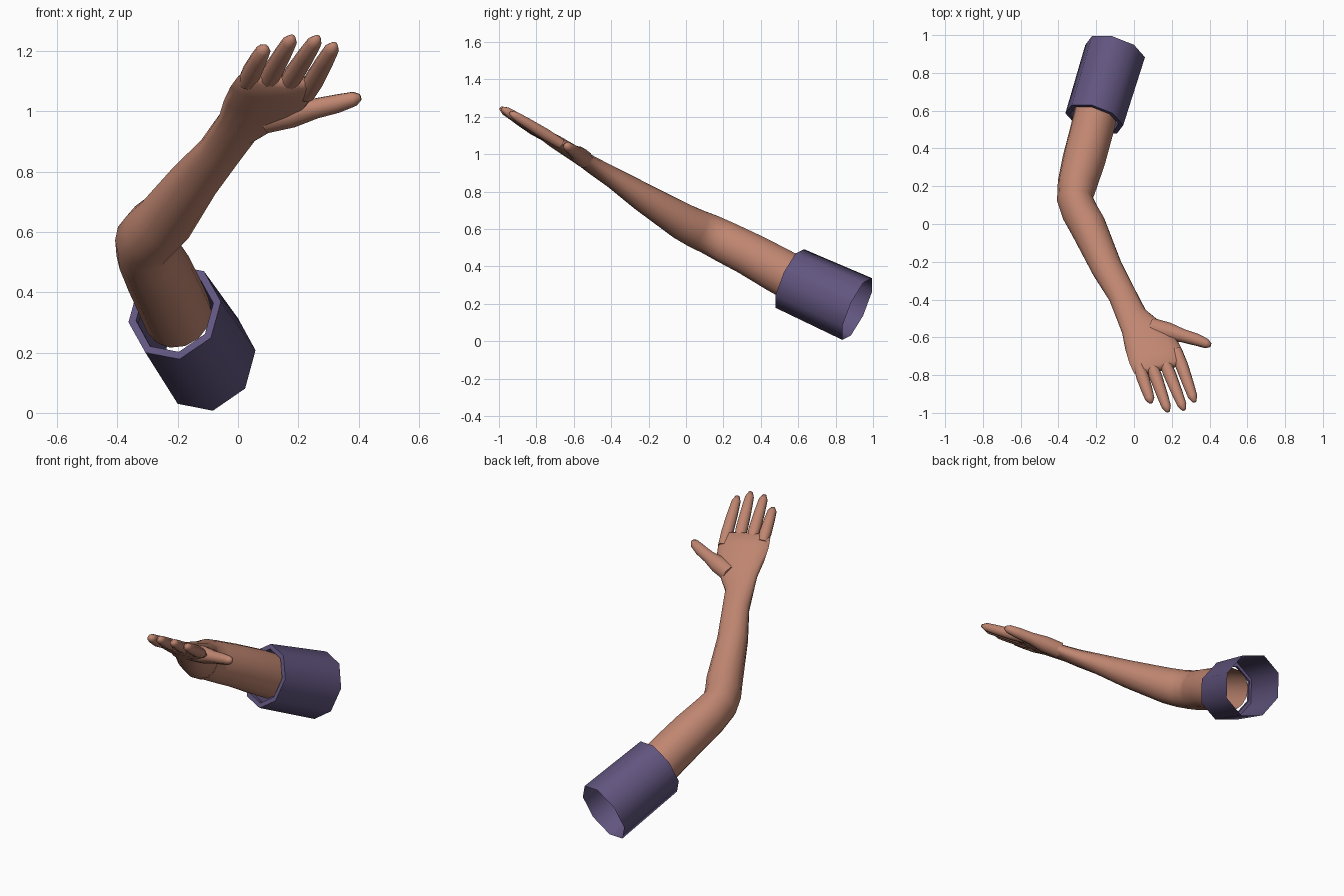
import bpy, math
from mathutils import Vector as V

if "Cube" in bpy.data.objects:
    bpy.data.objects.remove(bpy.data.objects["Cube"])


def material(name, rgb):
    m = bpy.data.materials.new(name)
    m.diffuse_color = (*rgb, 1)
    m.use_nodes = True
    m.node_tree.nodes["Principled BSDF"].inputs["Base Color"].default_value = m.diffuse_color
    return m


SKIN = material("warm skin", (0.53, 0.24, 0.165))
CLOTH = material("purple cloth", (0.12, 0.09, 0.21))


def loft(name, sections, sides, mat, angle=60, cap_start=False, cap_end=False, turn=0.0):
    """Join rings given as (centre, half side vector, half up vector)."""
    verts, faces = [], []
    for c, a, b in sections:
        for j in range(sides):
            t = 2 * math.pi * j / sides + turn
            verts.append(c + a * math.cos(t) + b * math.sin(t))
    for i in range(len(sections) - 1):
        for j in range(sides):
            k = (j + 1) % sides
            faces.append((i * sides + j, i * sides + k, (i + 1) * sides + k, (i + 1) * sides + j))
    if cap_start:
        faces.append(tuple(reversed(range(sides))))
    if cap_end:
        n = len(verts)
        faces.append(tuple(range(n - sides, n)))
    me = bpy.data.meshes.new(name)
    me.from_pydata(verts, [], faces)
    me.materials.append(mat)
    ob = bpy.data.objects.new(name, me)
    bpy.context.collection.objects.link(ob)
    bpy.ops.object.select_all(action='DESELECT')
    ob.select_set(True)
    bpy.context.view_layer.objects.active = ob
    bpy.ops.object.shade_smooth_by_angle(angle=math.radians(angle))
    return ob


def frame(direction):
    """Side and up vectors square to a direction."""
    d = direction.normalized()
    a = (V((1, 0, 0)) - d * d.x).normalized()
    return a, d.cross(a)


# The hand lies in a sloping plane, so it is laid out in top view
NORMAL = V((-0.05, 0.6, 1)).normalized()


def on_hand(x, y):
    return V((x, y, 0.93 - 0.6 * (y + 0.48) + 0.05 * x))


# Sleeve: open octagonal tube with a turned-in front rim
back, front = V((-0.10, 0.915, 0.172)), V((-0.21, 0.555, 0.335))
axis = front - back
su, sv = frame(axis)
inside = front - axis.normalized() * 0.03
loft("sleeve", [(back, su * 0.165, sv * 0.184),
                (front, su * 0.16, sv * 0.175),
                (front, su * 0.134, sv * 0.148),
                (inside, su * 0.134, sv * 0.148)], 8, CLOTH, 50, turn=math.radians(6))

# Arm: centre, half width, half thickness from sleeve to forearm
arm = [((-0.20, 0.59, 0.325), 0.115, 0.125),
       ((-0.225, 0.49, 0.382), 0.115, 0.125),
       ((-0.265, 0.34, 0.465), 0.114, 0.118),
       ((-0.30, 0.21, 0.53), 0.105, 0.114),
       ((-0.312, 0.13, 0.57), 0.096, 0.110),
       ((-0.285, 0.06, 0.60), 0.098, 0.106),
       ((-0.245, -0.01, 0.635), 0.098, 0.101),
       ((-0.145, -0.23, 0.77), 0.084, 0.078),
       ((-0.06, -0.38, 0.868), 0.076, 0.058)]
pts = [V(p) for p, _, _ in arm] + [on_hand(-0.012, -0.48)]
sections = []
for i, (p, w, h) in enumerate(arm):
    a, b = frame(pts[i + 1] - pts[max(i - 1, 0)])
    sections.append((pts[i], a * w, b * h))

# Palm: left edge, right edge and half thickness, continuing the arm
palm = [((-0.085, -0.52), (0.062, -0.455), 0.048),
        ((-0.062, -0.58), (0.13, -0.51), 0.042),
        ((-0.047, -0.66), (0.21, -0.58), 0.040),
        ((-0.025, -0.735), (0.255, -0.665), 0.037),
        ((0.0, -0.79), (0.275, -0.725), 0.030),
        ((0.025, -0.80), (0.25, -0.745), 0.014)]
for l, r, h in palm:
    l, r = on_hand(*l), on_hand(*r)
    sections.append(((l + r) / 2, (r - l) / 2, NORMAL * h))
loft("arm_and_palm", sections, 14, SKIN, 70, cap_end=True)


def digit(name, path, radii, thick):
    pts = [on_hand(*p) for p in path]
    side = (pts[-1] - pts[0]).cross(NORMAL).normalized()
    # side x up must follow the path
    if side.cross(NORMAL).dot(pts[-1] - pts[0]) < 0:
        side = -side
    loft(name, [(p, side * r, NORMAL * r * thick) for p, r in zip(pts, radii)],
         10, SKIN, 70, cap_start=True, cap_end=True)


# Fingers: base and tip in top view
fingers = {"little_finger": ((0.028, -0.755), (0.09, -0.945)),
           "ring_finger": ((0.09, -0.735), (0.18, -0.992)),
           "middle_finger": ((0.155, -0.71), (0.264, -0.983)),
           "index_finger": ((0.225, -0.67), (0.32, -0.94))}
for name, (s, e) in fingers.items():
    path = [(s[0] + (e[0] - s[0]) * t, s[1] + (e[1] - s[1]) * t) for t in (0, 0.3, 0.65, 0.9, 1)]
    digit(name, path, (0.03, 0.034, 0.03, 0.025, 0.011), 0.95)

# Thumb
digit("thumb", [(0.09, -0.545), (0.18, -0.57), (0.26, -0.592), (0.33, -0.612), (0.385, -0.633), (0.405, -0.641)],
      (0.05, 0.05, 0.036, 0.033, 0.026, 0.012), 0.95)
